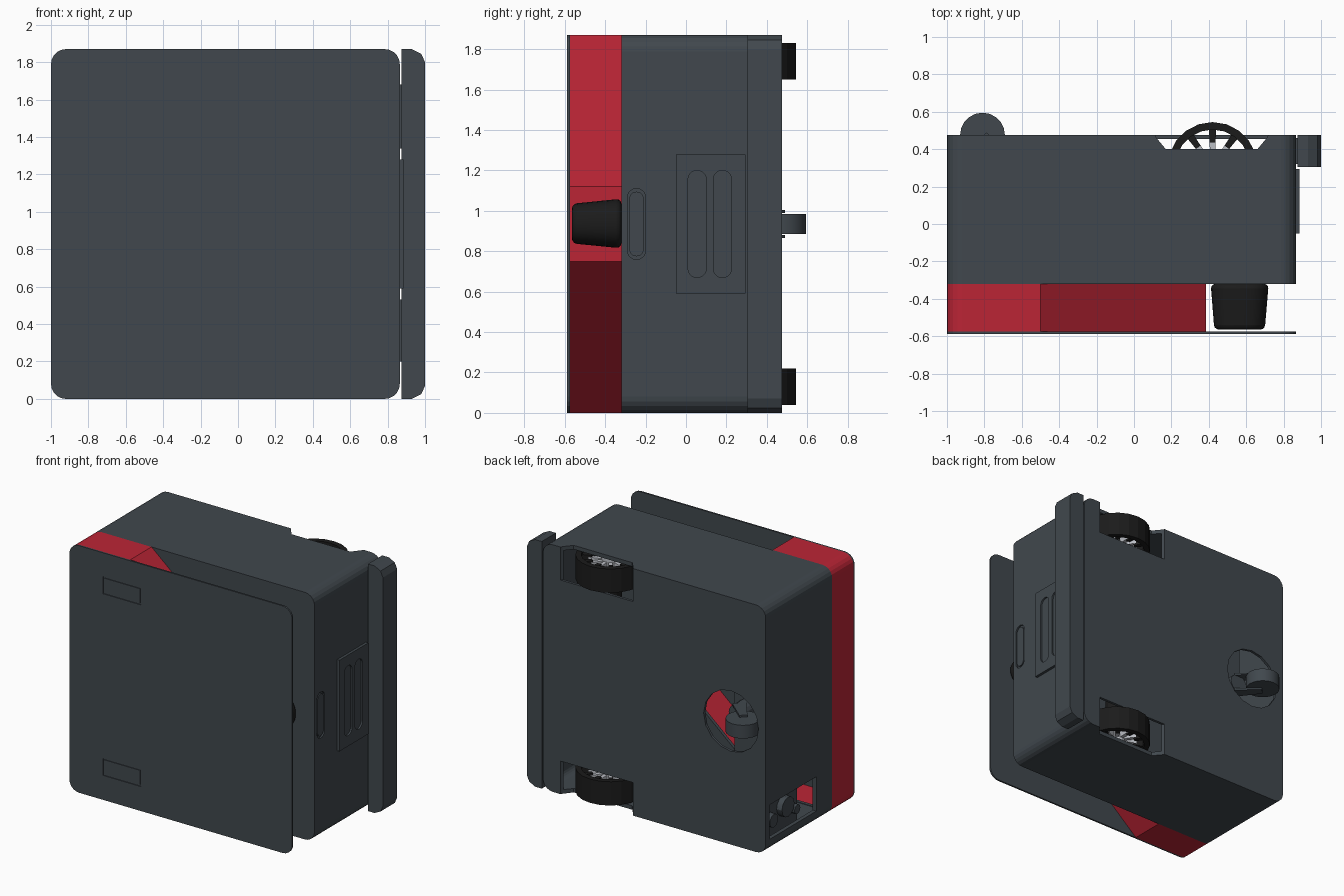
import bpy, bmesh
from math import pi, sin, cos, radians
from mathutils import Vector

cube = bpy.data.objects.get("Cube")
if cube:
    bpy.data.objects.remove(cube, do_unlink=True)


def material(name, rgb):
    m = bpy.data.materials.new(name)
    m.use_nodes = True
    m.diffuse_color = (*rgb, 1)
    m.node_tree.nodes["Principled BSDF"].inputs["Base Color"].default_value = (*rgb, 1)
    return m


GREY = material("slate grey", (0.052, 0.064, 0.075))
RED = material("red", (0.5, 0.018, 0.036))
BLACK = material("rubber black", (0.011, 0.011, 0.011))
SILVER = material("silver", (0.5, 0.52, 0.56))


def rounded(u0, v0, u1, v1, r, n=5):
    """Rounded rectangle outline."""
    pts = []
    corners = ((u1 - r, v1 - r), (u0 + r, v1 - r), (u0 + r, v0 + r), (u1 - r, v0 + r))
    for k, (cu, cv) in enumerate(corners):
        for i in range(n + 1):
            a = (k + i / n) * pi / 2
            pts.append((cu + r * cos(a), cv + r * sin(a)))
    return pts


def circle(u, v, r, n=24):
    return [(u + r * cos(2 * pi * i / n), v + r * sin(2 * pi * i / n)) for i in range(n)]


def prism(name, pts, axis, a, b, mat=GREY, smooth=False):
    """Extrude a 2D outline along an axis from a to b."""
    place = {"x": lambda u, v, w: (w, u, v),
             "y": lambda u, v, w: (u, w, v),
             "z": lambda u, v, w: (u, v, w)}[axis]
    bm = bmesh.new()
    low = [bm.verts.new(place(u, v, a)) for u, v in pts]
    high = [bm.verts.new(place(u, v, b)) for u, v in pts]
    bm.faces.new(low)
    bm.faces.new(high)
    for i in range(len(pts)):
        j = (i + 1) % len(pts)
        bm.faces.new((low[i], low[j], high[j], high[i]))
    bmesh.ops.recalc_face_normals(bm, faces=bm.faces)
    mesh = bpy.data.meshes.new(name)
    bm.to_mesh(mesh)
    bm.free()
    mesh.materials.append(mat)
    ob = bpy.data.objects.new(name, mesh)
    bpy.context.collection.objects.link(ob)
    if smooth:
        shade(ob)
    return ob


def activate(ob):
    bpy.ops.object.select_all(action="DESELECT")
    ob.select_set(True)
    bpy.context.view_layer.objects.active = ob


def shade(ob):
    activate(ob)
    bpy.ops.object.shade_smooth_by_angle(angle=radians(30))


def cut(ob, *cutters):
    for c in cutters:
        mod = ob.modifiers.new("cut", "BOOLEAN")
        mod.operation = "DIFFERENCE"
        mod.solver = "EXACT"
        mod.object = c
        activate(ob)
        bpy.ops.object.modifier_apply(modifier=mod.name)
        bpy.data.objects.remove(c, do_unlink=True)


def rect(u0, v0, u1, v1):
    return [(u0, v0), (u1, v0), (u1, v1), (u0, v1)]


LEFT, RIGHT, TOP = -1.0, 0.865, 1.87
MID = TOP / 2


# Red housing outline: rounded at the rear, tapering to a short nose
def housing_outline(t):
    rear = rounded(LEFT + t, t, RIGHT, TOP - t, 0.08 - t)[6:18]
    return rear + [(-0.5, t), (0.385 - t, 0.75 + t / 3), (0.385 - t, 1.12 - t / 3), (-0.5, TOP - t)]


housing = prism("red_housing", housing_outline(0), "y", -0.575, -0.32, RED)
cut(housing, prism("housing_cavity", housing_outline(0.02), "y", -0.7, -0.2, RED))

# Main body: hollow rounded shell with its openings
outline = rounded(LEFT, 0, RIGHT, TOP, 0.08)
body = prism("body_shell", outline, "y", -0.32, 0.475)
cut(body,
    prism("cavity", rounded(LEFT + .03, .03, RIGHT - .03, TOP - .03, .05), "y", -0.295, 0.455),
    prism("housing_opening", housing_outline(0.035), "y", -0.4, -0.28),
    prism("caster_opening", circle(-0.71, MID, 0.23, 16), "y", 0.4, 0.6),
    prism("port_opening", rect(-0.13, 0.1, 0.43, 0.36), "x", -1.1, -0.9),
    prism("grip_recess", rounded(-0.29, 0.76, -0.2, 1.11, 0.044), "x", 0.853, 0.95))
well = [(0.1, 0.5), (0.12, 0.46), (0.17, 0.4), (0.66, 0.4), (0.71, 0.46), (0.73, 0.5)]
for z0, z1 in ((1.62, 2.0), (-0.1, 0.25)):
    cut(body, prism("well_cutter", well, "z", z0, z1))

# Grip pad inside the side recess
prism("grip_pad", rounded(-0.28, 0.775, -0.21, 1.095, 0.034), "x", 0.85, 0.863)

# Top plate with two inset panels
plate = prism("top_plate", outline, "y", -0.588, -0.575)
for z in (0.185, 1.56):
    cut(plate, prism("panel_cutter", rect(-0.72, z, -0.4, z + 0.13), "y", -0.7, -0.582))
    prism("inset_panel", rect(-0.71, z + 0.01, -0.41, z + 0.12), "y", -0.587, -0.58)

# Raised side panel with two long slots
panel = prism("side_panel", rect(-0.05, 0.59, 0.295, 1.28), "x", 0.86, 0.885)
for y in (0.01, 0.135):
    cut(panel, prism("slot_cutter", rounded(y, 0.67, y + 0.09, 1.2, 0.044), "x", 0.872, 0.95))

# Bumper with clipped outer corners and its mounts
prism("bumper", [(0.875, 0), (0.93, 0), (0.98, 0.025), (1, 0.07),
                 (1, TOP - 0.07), (0.98, TOP - 0.025), (0.93, TOP), (0.875, TOP)],
      "y", 0.305, 0.475)
for z0, z1 in ((0.2, 0.53), (0.6, 1.27), (1.34, 1.68)):
    prism("bumper_mount", rect(0.86, z0, 0.88, z1), "y", 0.32, 0.46)

# Tapered sensor between the body and the plate
sensor = prism("sensor_dome", rounded(0.41, 0.815, 0.72, 1.06, 0.11), "y", -0.565, -0.32, BLACK)
for v in sensor.data.vertices:
    if v.co.y < -0.5:
        v.co.x = 0.56 + (v.co.x - 0.56) * 0.87
        v.co.z = MID + (v.co.z - MID) * 0.8
bev = sensor.modifiers.new("rounded_end", "BEVEL")
bev.width, bev.segments, bev.limit_method, bev.angle_limit = 0.025, 3, "ANGLE", radians(50)
shade(sensor)


# Drive wheels: tyre, dark spokes on both faces, silver core
def drive_wheel(z, label):
    x, y, r = 0.42, 0.305, 0.24
    z0, z1 = z - 0.09, z + 0.09
    tyre = prism(label + "_tyre", circle(x, y, r, 20), "z", z0, z1, BLACK)
    cut(tyre, prism("tyre_hole", circle(x, y, 0.2, 20), "z", z0 - 0.1, z1 + 0.1, BLACK))
    prism(label + "_hub", circle(x, y, 0.06, 16), "z", z0 + 0.01, z1 - 0.01, SILVER)
    for i in range(10):
        a = 2 * pi * (i + 0.5) / 10
        d, n = Vector((cos(a), sin(a))), Vector((-sin(a), cos(a)))
        c = Vector((x, y))
        spoke = [c + d * u + n * v for u, v in ((0.04, -.013), (0.205, -.018), (0.205, .018), (0.04, .013))]
        prism(label + "_spoke", spoke, "z", z0 + 0.035, z1 - 0.035, SILVER)
        tip = [c + d * u + n * v for u, v in ((0.13, -.015), (0.205, -.02), (0.205, .02), (0.13, .015))]
        prism(label + "_spoke_tip", tip, "z", z0 + 0.02, z1 - 0.02, BLACK)


drive_wheel(1.74, "upper_wheel")
drive_wheel(TOP - 1.74, "lower_wheel")
for z0, z1 in ((0.23, 0.55), (1.32, 1.64)):
    prism("wheel_motor", circle(0.42, 0.305, 0.08, 16), "z", z0, z1, BLACK)

# Swivel caster: wheel, fork and mounting beam
prism("caster_wheel", circle(-0.81, 0.475, 0.12, 20), "z", MID - 0.05, MID + 0.05, GREY, True)
for s in (-1, 1):
    zs = sorted((MID + s * 0.055, MID + s * 0.07))
    prism("caster_fork", [(-0.83, 0.45), (-0.79, 0.49), (-0.64, 0.36), (-0.7, 0.28)], "z", *zs)
prism("caster_stem", circle(-0.68, MID, 0.07, 16), "y", 0.24, 0.36)
prism("caster_beam", rect(-0.78, 0.55, -0.58, 1.32), "y", 0.22, 0.25)

# Connection ports in the rear opening
prism("port_panel", rect(0.0, 0.05, 0.455, 0.4), "x", -0.93, -0.91)
for y, z, r in ((0.34, 0.2, 0.05), (0.17, 0.24, 0.075), (0.06, 0.18, 0.035)):
    prism("port", circle(y, z, r, 12), "x", -0.975, -0.92, GREY, True)
